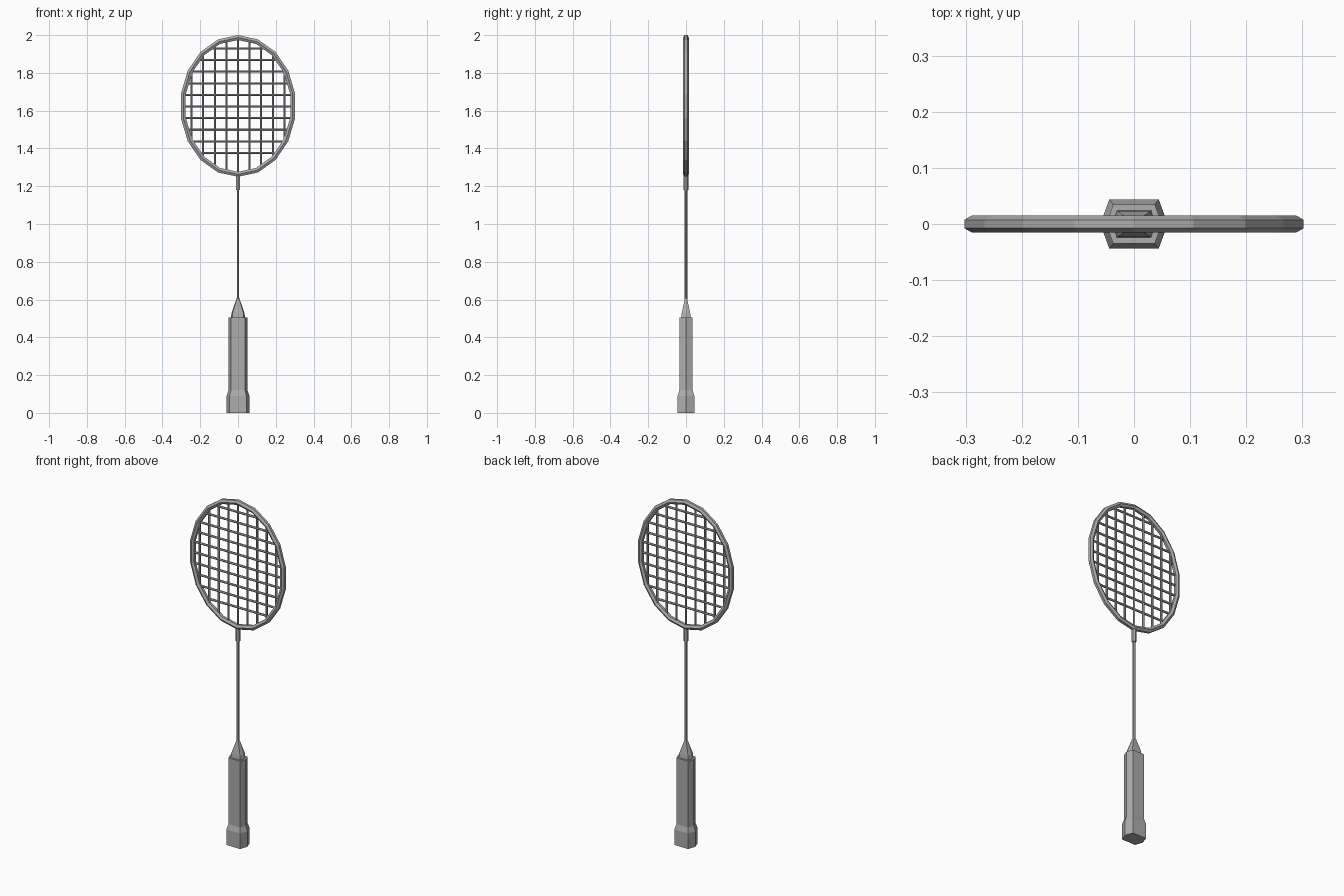
import bpy
import math
from mathutils import Vector

cube = bpy.data.objects.get("Cube")
if cube:
    bpy.data.objects.remove(cube, do_unlink=True)

grey = bpy.data.materials.new("plain grey")
grey.use_nodes = True
grey.diffuse_color = (0.42, 0.42, 0.42, 1)
grey.node_tree.nodes["Principled BSDF"].inputs["Base Color"].default_value = (0.42, 0.42, 0.42, 1)


def make_part(name, rings, closed=False):
    """Skin a list of equal-sized point rings into one flat-shaded mesh."""
    n, count = len(rings[0]), len(rings)
    verts = [p for ring in rings for p in ring]
    faces = []
    for i in range(count if closed else count - 1):
        a, b = i * n, ((i + 1) % count) * n
        for j in range(n):
            k = (j + 1) % n
            faces.append((a + j, a + k, b + k, b + j))
    if not closed:
        faces.append(tuple(reversed(range(n))))
        faces.append(tuple(range((count - 1) * n, count * n)))
    mesh = bpy.data.meshes.new(name)
    mesh.from_pydata(verts, [], faces)
    mesh.materials.append(grey)
    obj = bpy.data.objects.new(name, mesh)
    bpy.context.collection.objects.link(obj)
    return obj


def hexagon(z, point, corner_x, corner_y):
    """Horizontal hexagon with points on the x axis."""
    return [(point, 0, z), (corner_x, corner_y, z), (-corner_x, corner_y, z),
            (-point, 0, z), (-corner_x, -corner_y, z), (corner_x, -corner_y, z)]


def rod(name, start, end, radius, sides=6):
    start, end = Vector(start), Vector(end)
    side = Vector((0, 1, 0))
    other = (end - start).normalized().cross(side)
    angles = [math.tau * k / sides for k in range(sides)]
    ring = [radius * (math.cos(a) * side - math.sin(a) * other) for a in angles]
    return make_part(name, [[p + o for o in ring] for p in (start, end)])


# Head frame: six-sided tube around an oval of eighteen segments
CENTRE, RX, RZ, TUBE = 1.625, 0.294, 0.362, 0.015
SEGMENTS = 18
rings = []
for i in range(SEGMENTS):
    t = math.pi / 2 + math.tau * i / SEGMENTS
    normal = Vector((math.cos(t) / RX, 0, math.sin(t) / RZ)).normalized()
    middle = Vector((RX * math.cos(t), 0, CENTRE + RZ * math.sin(t)))
    rings.append([middle + TUBE * (math.sin(a) * normal + math.cos(a) * Vector((0, 1, 0)))
                  for a in (math.tau * k / 6 for k in range(6))])
make_part("head_frame", rings, closed=True)

# Strings, cut to length by the oval
STEP, STRING = 0.0615, 0.0062
for i in range(-4, 5):
    x = i * STEP
    reach = RZ * math.sqrt(1 - (x / RX) ** 2) * 0.985
    rod("main_string", (x, 0, CENTRE - reach), (x, 0, CENTRE + reach), STRING)
for i in range(10):
    z = 1.376 + i * STEP
    reach = RX * math.sqrt(1 - ((z - CENTRE) / RZ) ** 2) * 0.985
    rod("cross_string", (-reach, 0, z), (reach, 0, z), STRING)

# Shaft and the socket joining it to the head
rod("shaft", (0, 0, 0.58), (0, 0, 1.2), 0.0075)
rod("socket", (0, 0, 1.18), (0, 0, 1.26), 0.0125)

# Handle with flared butt, and the tapered collar above it
make_part("handle", [
    hexagon(0, 0.06, 0.044, 0.044),
    hexagon(0.09, 0.06, 0.044, 0.044),
    hexagon(0.12, 0.05, 0.037, 0.035),
    hexagon(0.505, 0.05, 0.037, 0.035),
])
make_part("collar", [
    hexagon(0.50, 0.038, 0.031, 0.025),
    hexagon(0.53, 0.034, 0.028, 0.022),
    hexagon(0.61, 0.006, 0.004, 0.005),
])
